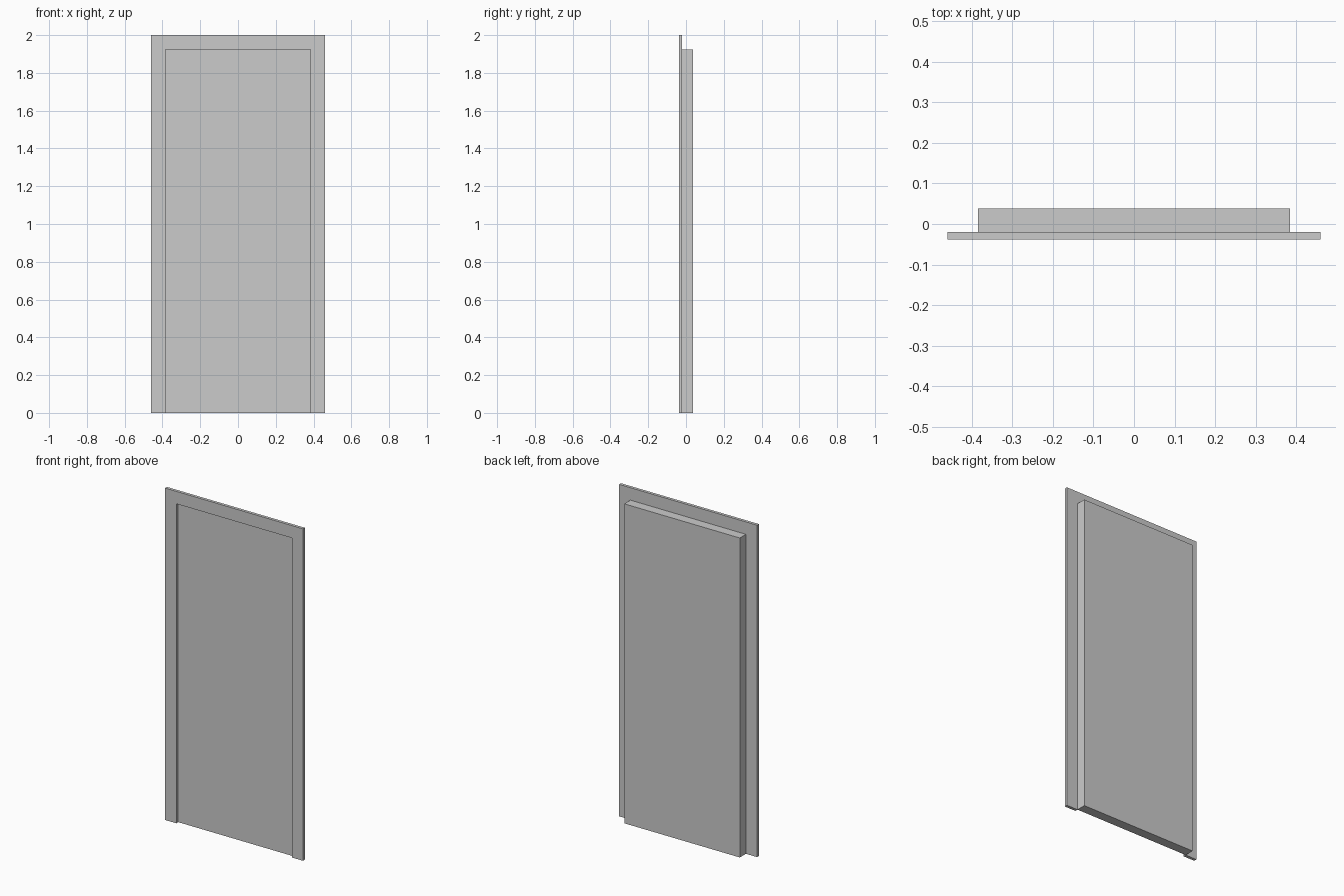
import bpy
import bmesh

if "Cube" in bpy.data.objects:
    bpy.data.objects.remove(bpy.data.objects["Cube"])

grey = bpy.data.materials.new("plain grey")
grey.diffuse_color = (0.6, 0.6, 0.6, 1)
grey.use_nodes = True
grey.node_tree.nodes["Principled BSDF"].inputs["Base Color"].default_value = grey.diffuse_color

FRONT, MID, BACK = -0.038, -0.02, 0.038


def extrude_profile(name, points, y0, y1):
    """Extrude an x-z outline from y0 to y1."""
    bm = bmesh.new()
    face = bm.faces.new([bm.verts.new((x, y0, z)) for x, z in points])
    new = bmesh.ops.extrude_face_region(bm, geom=[face])["geom"]
    verts = [g for g in new if isinstance(g, bmesh.types.BMVert)]
    bmesh.ops.translate(bm, verts=verts, vec=(0, y1 - y0, 0))
    bmesh.ops.recalc_face_normals(bm, faces=bm.faces[:])
    mesh = bpy.data.meshes.new(name)
    bm.to_mesh(mesh)
    bm.free()
    mesh.materials.append(grey)
    obj = bpy.data.objects.new(name, mesh)
    bpy.context.collection.objects.link(obj)
    return obj


# Flat architrave around the opening, open at the floor
outer, inner, top, head = 0.46, 0.385, 2.0, 1.925
extrude_profile("door_frame", [(-outer, 0), (-inner, 0), (-inner, head), (inner, head),
                               (inner, 0), (outer, 0), (outer, top), (-outer, top)], FRONT, MID)

# Thick door leaf set behind the frame
extrude_profile("door_leaf", [(-inner, 0), (inner, 0), (inner, head), (-inner, head)], MID, BACK)
